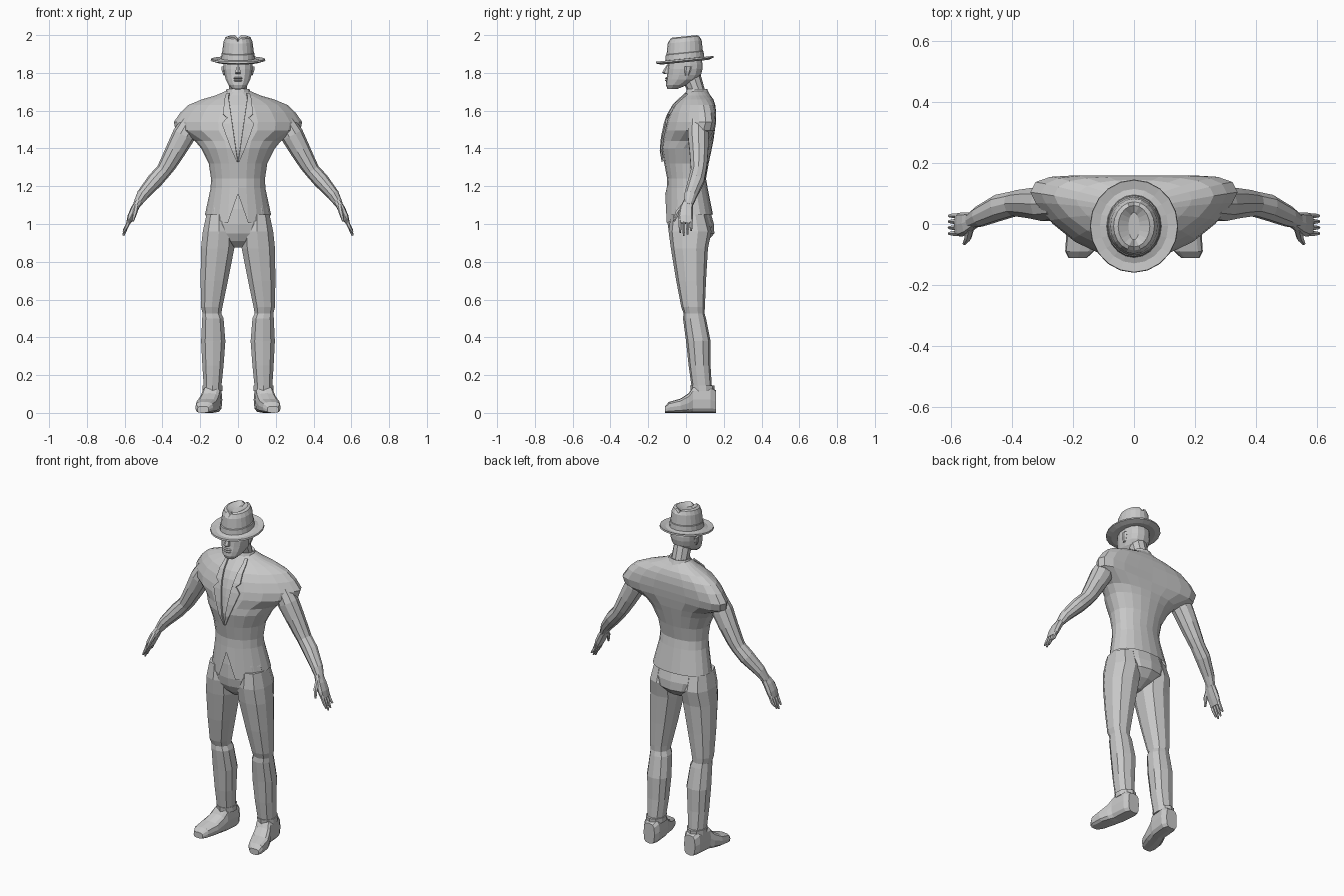
import bpy, bmesh, math
from mathutils import Vector
from mathutils.bvhtree import BVHTree

cube = bpy.data.objects.get("Cube")
if cube:
    bpy.data.objects.remove(cube, do_unlink=True)

GREY = (0.58, 0.58, 0.58, 1)
grey = bpy.data.materials.new("plain grey")
grey.use_nodes = True
grey.diffuse_color = GREY
grey.node_tree.nodes["Principled BSDF"].inputs["Base Color"].default_value = GREY


def finish(name, bm, mirror=False, thickness=0):
    """Turn a bmesh into a named object, with optional mirror and thickness."""
    bmesh.ops.recalc_face_normals(bm, faces=bm.faces)
    mesh = bpy.data.meshes.new(name)
    bm.to_mesh(mesh)
    bm.free()
    mesh.materials.append(grey)
    obj = bpy.data.objects.new(name, mesh)
    bpy.context.collection.objects.link(obj)
    if thickness:
        mod = obj.modifiers.new("thickness", "SOLIDIFY")
        mod.thickness = thickness
        mod.offset = 0
    if mirror:
        obj.modifiers.new("mirror", "MIRROR")
    return obj


def ring(centre, a, b, n=12, power=1.0):
    """Closed oval around centre with half axes a and b; power < 1 is boxier."""
    def soft(v):
        return math.copysign(abs(v) ** power, v) if abs(v) > 1e-6 else 0
    turns = [math.tau * i / n for i in range(n)]
    return [Vector(centre) + Vector(a) * soft(math.sin(t)) + Vector(b) * soft(math.cos(t))
            for t in turns]


def loft(name, rings, mirror=False, caps=(True, True)):
    """Skin a row of rings with quads."""
    bm = bmesh.new()
    rows = [[bm.verts.new(p) for p in r] for r in rings]
    n = len(rows[0])
    for low, high in zip(rows, rows[1:]):
        for i in range(n):
            j = (i + 1) % n
            bm.faces.new((low[i], low[j], high[j], high[i]))
    for row, cap in zip((rows[0], rows[-1]), caps):
        if cap:
            bm.faces.new(row)
    return finish(name, bm, mirror)


def level(z, x0, x1, y0, y1, n=12, power=1.0):
    """Horizontal ring filling the box x0..x1, y0..y1, first point at the front."""
    return ring(((x0 + x1) / 2, (y0 + y1) / 2, z), ((x1 - x0) / 2, 0, 0),
                (0, (y0 - y1) / 2, 0), n, power)


def tube(name, stations, n=10, power=1.0, mirror=True):
    """Limb along a path; stations are (x, y, z, depth radius, thickness radius)."""
    pts = [Vector(s[:3]) for s in stations]
    rings = []
    for i, s in enumerate(stations):
        along = pts[min(i + 1, len(pts) - 1)] - pts[max(i - 1, 0)]
        side = along.cross(Vector((0, 1, 0))).normalized()
        depth = side.cross(along).normalized()
        rings.append(ring(pts[i], depth * s[3], side * s[4], n, power))
    return loft(name, rings, mirror)


# Jacket: broad sloping shoulders, narrow waist
jacket_rows = [
    (1.05, .175, -.11, .143), (1.19, .145, -.102, .115), (1.24, .143, -.1, .106),
    (1.32, .155, -.115, .12), (1.4, .195, -.13, .137), (1.44, .228, -.127, .145),
    (1.495, .33, -.118, .152), (1.54, .34, -.108, .157), (1.59, .305, -.09, .16),
    (1.63, .262, -.065, .155), (1.66, .19, -.035, .145), (1.68, .12, -.015, .13),
    (1.705, .062, .005, .11)]
jacket_rings = []
for z, rx, front, back in jacket_rows:
    row = level(z, -rx, rx, front, back, 20)
    mid, half = (front + back) / 2, (back - front) / 2
    for p in row:
        t = (p.y - mid) / half
        if t < 0 and z > 1.42:
            p.y = mid - half * abs(t) ** 1.35
        p.y += .08 * (p.x / .34) ** 2
    jacket_rings.append(row)
# Cutaway front hem with a pointed notch
for p in jacket_rings[0]:
    if p.y < 0:
        p.z = 1.16 if abs(p.x) < .01 else 1.0 + .3 * max(0, abs(p.x) - .04)
jacket = loft("jacket", jacket_rings, caps=(False, True))

# Lapels and collar leaf laid on the chest
surface = BVHTree.FromPolygons([v.co for v in jacket.data.vertices],
                               [p.vertices[:] for p in jacket.data.polygons])


def laid_strip(name, rows, lift):
    bm = bmesh.new()
    lines = []
    for z, inner, outer in rows:
        line = []
        for k in range(4):
            x = inner + (outer - inner) * k / 3
            hit = surface.ray_cast(Vector((x, -1, z)), Vector((0, 1, 0)))[0]
            line.append(bm.verts.new((x, (hit.y if hit else 0) - lift, z)))
        lines.append(line)
    for low, high in zip(lines, lines[1:]):
        for k in range(3):
            bm.faces.new((low[k], low[k + 1], high[k + 1], high[k]))
    finish(name, bm, True, .009)


laid_strip("lapel", [(1.33, .001, .006), (1.39, .01, .033), (1.46, .02, .06),
                     (1.53, .03, .085), (1.56, .034, .06)], .008)
laid_strip("collar_leaf", [(1.56, .034, .055), (1.58, .037, .078), (1.63, .044, .074),
                           (1.67, .05, .068), (1.69, .045, .06)], .008)
loft("collar", [level(1.675, -.075, .075, -.01, .13, 12), level(1.715, -.06, .06, .005, .112, 12),
                level(1.71, -.05, .05, .01, .1, 12)], caps=(False, False))

# Hips
loft("hips", [level(z, -rx, rx, f, b, 14) for z, rx, f, b in [
    (1.2, .125, -.08, .09), (1.08, .162, -.095, .125), (1.0, .178, -.097, .148),
    (.95, .15, -.09, .15), (.91, .085, -.07, .115), (.875, .03, -.03, .05)]])

# Trouser legs, pinched at the knee
loft("trouser_leg", [level(*s, n=10, power=.85) for s in [
    (1.05, .03, .17, -.08, .11), (.96, .012, .19, -.092, .135), (.87, .016, .2, -.08, .116),
    (.7, .05, .201, -.052, .106), (.56, .08, .198, -.025, .1), (.527, .086, .19, -.013, .098),
    (.5, .074, .192, -.016, .106), (.38, .064, .198, 0, .13), (.25, .074, .191, .014, .13),
    (.12, .088, .182, .032, .138)]], mirror=True)

# Shoes: upright sections from toe to heel, toes turned out
shoe_rings = []
for y, x, w, h in [(-.112, .185, .03, .035), (-.09, .179, .047, .058), (-.03, .166, .056, .075),
                   (.015, .152, .052, .105), (.038, .142, .05, .14), (.13, .134, .051, .14),
                   (.158, .134, .036, .12)]:
    shoe_rings.append(ring((x, y, h / 2), (w, 0, 0), (0, 0, h / 2), 12, .6))
loft("shoe", shoe_rings, mirror=True)
loft("shoe_cuff", [level(.115, .08, .19, .025, .15, 10), level(.145, .08, .19, .022, .152, 10)],
     mirror=True)

# Arms hang outward with slightly bent elbows
tube("arm", [(.25, .065, 1.54, .05, .05), (.287, .065, 1.47, .058, .061),
             (.33, .068, 1.39, .052, .054), (.372, .068, 1.315, .046, .046),
             (.395, .066, 1.28, .042, .041), (.44, .055, 1.23, .044, .042),
             (.506, .025, 1.153, .035, .032), (.537, .01, 1.1, .026, .02)])

# Hands: palm, four fingers and a thumb
tube("palm", [(.525, .012, 1.12, .026, .018), (.548, .002, 1.08, .036, .02),
              (.567, -.002, 1.04, .04, .018), (.58, -.002, 1.005, .037, .012)], 8, .7)
for finger, y, tip in [("index_finger", -.031, .955), ("middle_finger", -.012, .938),
                       ("ring_finger", .008, .945), ("little_finger", .027, .965)]:
    tube(finger, [(.573, y, 1.025, .009, .011), (.59, y, .985, .0088, .01),
                  (.607, y, tip, .005, .005)], 6)
tube("thumb", [(.538, -.015, 1.095, .014, .014), (.545, -.045, 1.06, .012, .012),
               (.557, -.064, 1.015, .006, .006)], 6)

# Neck and head
loft("neck", [level(z, -.05, .05, f, b, 10) for z, f, b in
              [(1.64, .02, .11), (1.71, .005, .1), (1.8, -.04, .075)]])
loft("head", [level(z, -rx, rx, f, b, 14, .85) for z, rx, f, b in [
    (1.715, .03, -.098, -.045), (1.735, .051, -.106, .005), (1.765, .066, -.104, .06),
    (1.79, .073, -.1, .08), (1.82, .078, -.097, .087), (1.845, .078, -.093, .088),
    (1.89, .076, -.09, .08)]])
loft("nose", [level(1.793, -.015, .015, -.112, -.08, 6), level(1.802, -.017, .017, -.127, -.08, 6),
              level(1.845, -.007, .007, -.1, -.08, 6)])
for lip, z in (("upper_lip", 1.772), ("lower_lip", 1.76)):
    loft(lip, [level(z - .005, -.026, .026, -.106, -.07, 8),
               level(z, -.028, .028, -.112, -.07, 8), level(z + .005, -.024, .024, -.106, -.07, 8)])
loft("ear", [level(z, .066, x, f, b, 6) for z, x, f, b in [
    (1.785, .078, -.005, .015), (1.81, .087, -.008, .028), (1.835, .09, -.008, .034)]],
    mirror=True)

# Hat: tilted brim and pinched crown with a dented top
hat_rings = []
for z, rx, ry in [(1.862, .07, .085), (1.857, .115, .125), (1.866, .145, .153),
                  (1.875, .143, .151), (1.87, .112, .122), (1.876, .09, .103),
                  (1.905, .087, .1), (1.908, .084, .096), (1.965, .077, .09),
                  (1.988, .067, .08), (1.994, .052, .068), (1.974, .018, .045)]:
    row = level(z, -rx, rx, -.007 - ry, -.007 + ry, 20)
    for p in row:
        if 1.98 < z and abs(p.x) < .01:
            p.z -= .018
        p.z += .1 * p.y
    hat_rings.append(row)
loft("hat", hat_rings)
